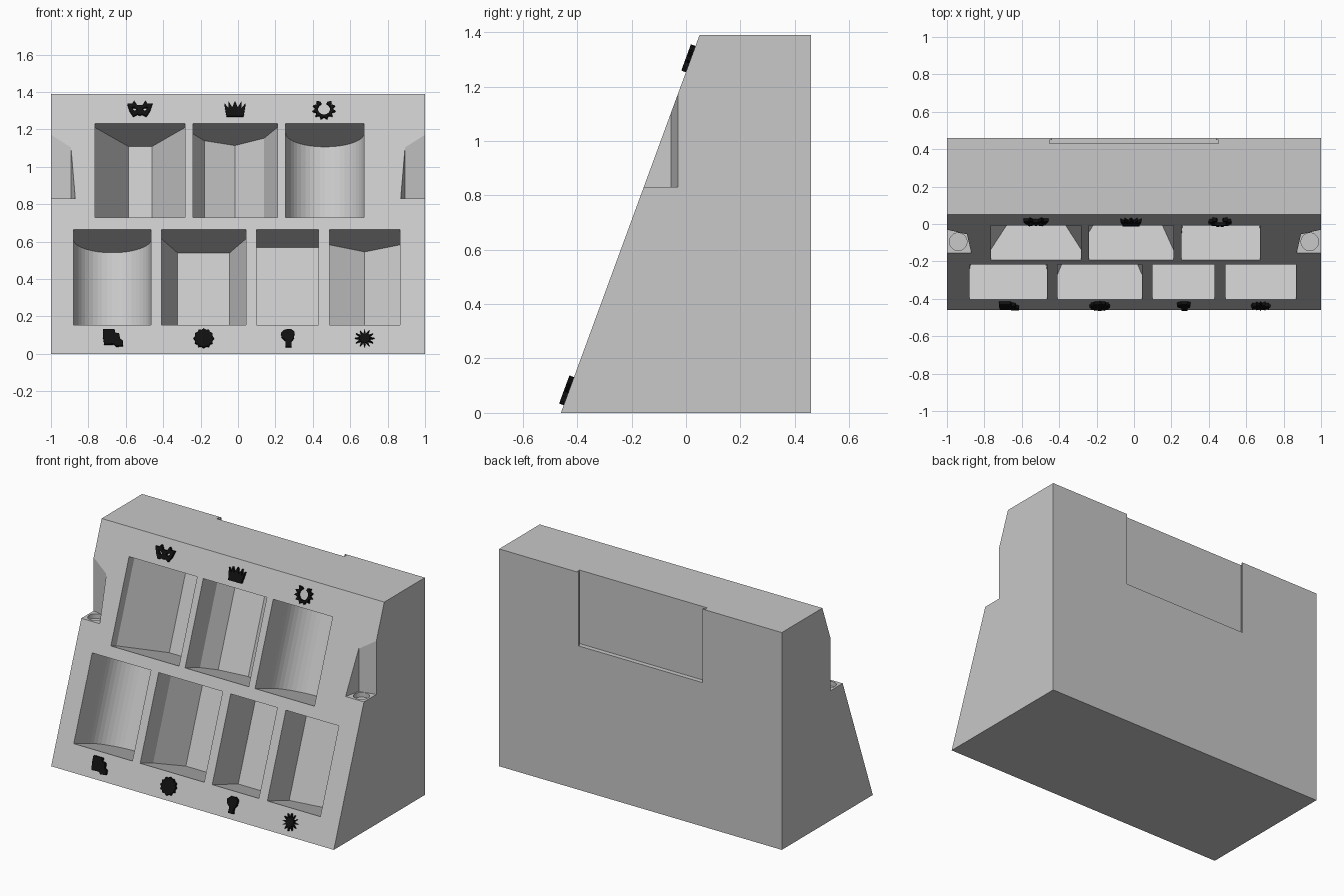
import bpy, bmesh
from math import sin, cos, pi, atan2, radians
from mathutils import Matrix, Vector

if "Cube" in bpy.data.objects:
    bpy.data.objects.remove(bpy.data.objects["Cube"], do_unlink=True)

HEIGHT, FRONT, BACK, TOP_FRONT = 1.39, -0.46, 0.46, 0.05
LEAN = atan2(TOP_FRONT - FRONT, HEIGHT)
S, C = sin(LEAN), cos(LEAN)


def material(name, value):
    mat = bpy.data.materials.new(name)
    mat.use_nodes = True
    colour = (value, value, value, 1)
    mat.diffuse_color = colour
    mat.node_tree.nodes["Principled BSDF"].inputs["Base Color"].default_value = colour
    return mat


GREY = material("light grey", 0.58)
BLACK = material("black", 0.005)


def frame(x_axis, y_axis, z_axis, origin=(0, 0, 0)):
    m = Matrix((x_axis, y_axis, z_axis)).transposed().to_4x4()
    m.translation = Vector(origin)
    return m


SIDE = frame((0, 1, 0), (0, 0, 1), (1, 0, 0))                        # y, z profile along x
FACE = frame((1, 0, 0), (0, S, C), (0, -C, S), (0, FRONT, 0))        # on the sloping face
INWARD = frame((1, 0, 0), (0, C, -S), (0, S, C), (0, FRONT, 0))      # x, depth along the slope
PLAN = Matrix.Identity(4)


def prism(name, outline, low, high, matrix, mat=GREY):
    """Extrude a flat outline between two heights of a local frame."""
    bm = bmesh.new()
    bottom = [bm.verts.new((x, y, low)) for x, y in outline]
    top = [bm.verts.new((x, y, high)) for x, y in outline]
    bm.faces.new(bottom)
    bm.faces.new(top)
    for i in range(len(outline)):
        j = (i + 1) % len(outline)
        bm.faces.new((bottom[i], bottom[j], top[j], top[i]))
    bmesh.ops.transform(bm, matrix=matrix, verts=bm.verts)
    bmesh.ops.recalc_face_normals(bm, faces=bm.faces)
    mesh = bpy.data.meshes.new(name)
    bm.to_mesh(mesh)
    bm.free()
    mesh.materials.append(mat)
    obj = bpy.data.objects.new(name, mesh)
    bpy.context.collection.objects.link(obj)
    return obj


def cut(target, cutter):
    """Subtract the cutter and discard it."""
    cutter.hide_render = True
    mod = target.modifiers.new("cut", 'BOOLEAN')
    mod.operation, mod.solver, mod.object = 'DIFFERENCE', 'EXACT', cutter
    bpy.context.view_layer.update()
    graph = bpy.context.evaluated_depsgraph_get()
    result = bpy.data.meshes.new_from_object(target.evaluated_get(graph))
    target.modifiers.clear()
    target.data = result
    bpy.data.objects.remove(cutter, do_unlink=True)


def circle(x, y, r, n=32, inner=None):
    """Circle, or a star when an inner radius is given."""
    radii = (r, inner or r)
    return [(x + radii[i % 2] * sin(2 * pi * i / n),
             y + radii[i % 2] * cos(2 * pi * i / n)) for i in range(n)]


def mirrored(half):
    return half + [(-x, y) for x, y in reversed(half) if x > 0]


# Leaning block
body = prism("display_stand", [(FRONT, 0), (BACK, 0), (BACK, HEIGHT), (TOP_FRONT, HEIGHT)],
             -1, 1, SIDE)


# Pockets cut square to the sloping face
def pocket(left, right, z_low, z_high, floor):
    outline = [(left, -0.05)] + floor + [(right, -0.05)]
    cut(body, prism("pocket_cutter", outline, z_low / C, z_high / C, INWARD))


def round_floor(left, right, depth=0.15, n=24):
    mid, r = (left + right) / 2, (right - left) / 2
    return [(mid - r * cos(pi * i / n), depth + r * sin(pi * i / n)) for i in range(n + 1)]


UPPER, LOWER = (0.73, 1.231), (0.155, 0.664)
pocket(-0.765, -0.283, *UPPER, [(-0.765, 0.06), (-0.585, 0.355), (-0.46, 0.355), (-0.283, 0.06)])
pocket(-0.24, 0.21, *UPPER, [(-0.24, 0.16), (-0.18, 0.265), (-0.016, 0.34),
                             (0.14, 0.225), (0.21, 0.06)])
pocket(0.255, 0.675, *UPPER, round_floor(0.255, 0.675))
pocket(-0.88, -0.465, *LOWER, round_floor(-0.88, -0.465))
pocket(-0.41, 0.043, *LOWER, [(-0.41, 0.14), (-0.323, 0.36), (-0.045, 0.36), (0.043, 0.14)])
pocket(0.10, 0.43, *LOWER, [(0.10, 0.28), (0.43, 0.28)])
pocket(0.49, 0.865, *LOWER, [(0.49, 0.235), (0.677, 0.345), (0.865, 0.235)])

# Side notches with a round socket in each ledge
LEDGE = 0.83
for side in (-1, 1):
    notch = [(1.1, -0.007), (0.893, -0.055), (0.87, -0.155), (0.85, -0.25), (1.1, -0.25)]
    cut(body, prism("notch_cutter", [(side * x, y) for x, y in notch], LEDGE, 1.5, PLAN))
    cut(body, prism("socket_cutter", circle(side * 0.94, -0.095, 0.047),
                    LEDGE - 0.03, LEDGE + 0.03, PLAN))

# Undercut slot in the back, open at the top
slot = mirrored([(0.438, 0.5), (0.438, 0.45), (0.452, 0.45), (0.452, 0.43)])
cut(body, prism("slot_cutter", slot, 0.92, 1.5, PLAN))


# Raised emblems
def emblem(name, x, z, outline, low=-0.003, high=0.018, mat=BLACK):
    v = z / C
    return prism(name, [(x + a, v + b) for a, b in outline], low, high, FACE, mat)


MASK_X, ROW_TOP, ROW_LOW = -0.525, 1.305, 0.08
mask = emblem("mask_emblem", MASK_X, ROW_TOP, mirrored(
    [(0, 0.02), (0.015, 0.022), (0.03, 0.047), (0.04, 0.03), (0.067, 0.03),
     (0.055, -0.01), (0.035, -0.042), (0.012, -0.03), (0, -0.035)]))
for side in (-1, 1):
    eye = [(side * a, b) for a, b in [(0.012, -0.005), (0.03, -0.012), (0.042, 0.008), (0.025, 0.008)]]
    cut(mask, emblem("eye_cutter", MASK_X, ROW_TOP, eye, -0.05, 0.05))

emblem("crown_emblem", -0.016, ROW_TOP, mirrored(
    [(0, 0.045), (0.015, 0.008), (0.034, 0.042), (0.036, 0.005), (0.057, 0.032),
     (0.045, -0.042), (0, -0.042)]))

# Open wreath with a leafy outer edge
steps = [radians(25 + 310 * i / 20) for i in range(21)]
leafy = [((0.063 if i % 2 else 0.045) * sin(t), (0.058 if i % 2 else 0.045) * cos(t))
         for i, t in enumerate(steps)]
inside = [(0.033 * sin(t), 0.033 * cos(t)) for t in reversed(steps)]
emblem("wreath_emblem", 0.46, ROW_TOP, leafy + inside)

emblem("mug_emblem", -0.67, ROW_LOW,
       [(-0.052, 0.05), (0.01, 0.05), (0.014, 0.03), (0.034, 0.026), (0.04, -0.005), (0.055, -0.015),
        (0.055, -0.042), (0.02, -0.046), (0.005, -0.033), (-0.045, -0.036), (-0.052, 0.01)])
emblem("medal_emblem", -0.183, ROW_LOW, circle(0, 0, 0.055, 24, 0.047))
emblem("fist_emblem", 0.265, ROW_LOW,
       [(-0.035, 0.03), (-0.015, 0.048), (0.02, 0.05), (0.037, 0.035), (0.034, 0),
        (0.02, -0.018), (0.022, -0.05), (-0.012, -0.05), (-0.01, -0.015), (-0.032, 0.005)])
emblem("sunburst_emblem", 0.677, ROW_LOW, circle(0, 0, 0.052, 24, 0.024))
